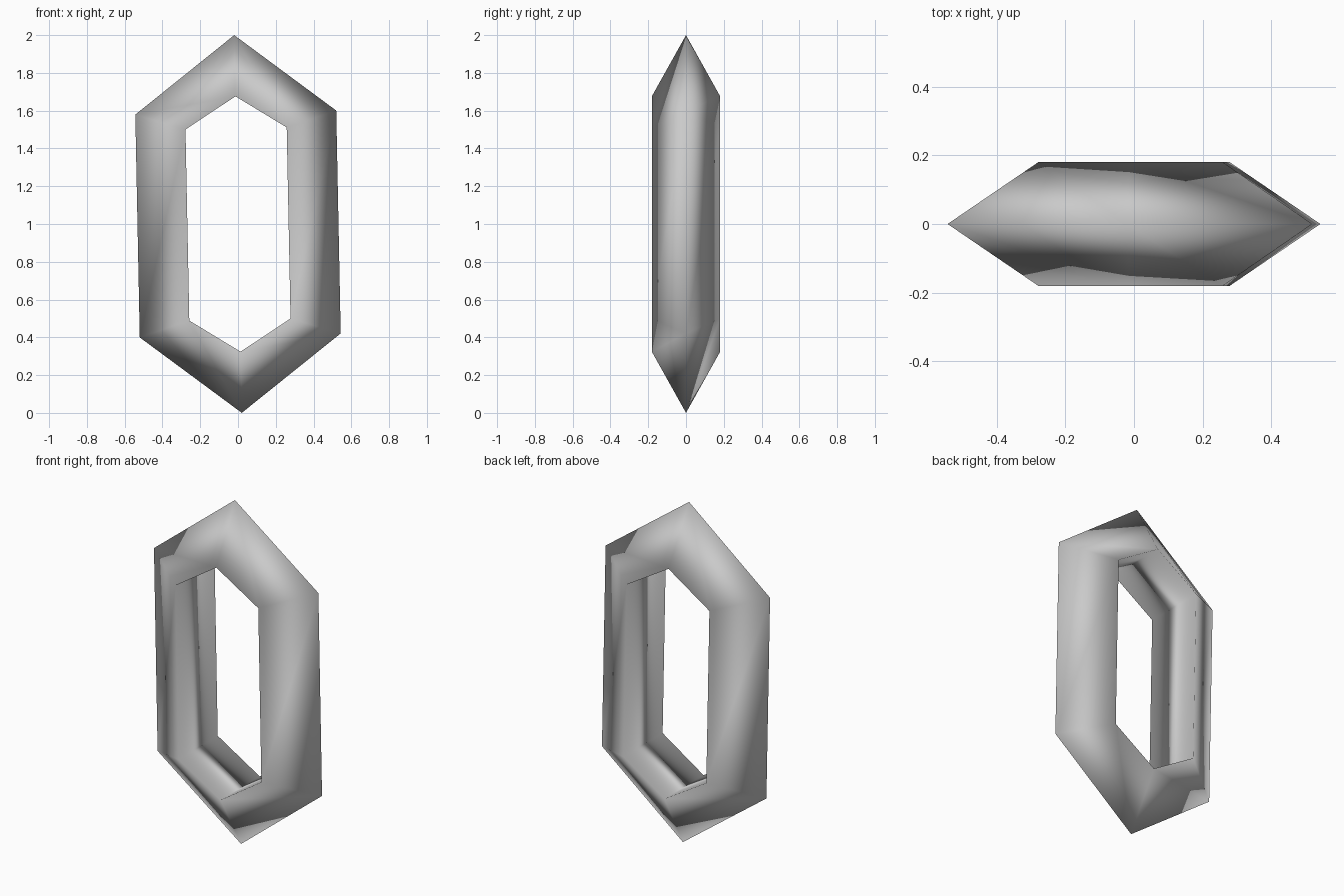
import bpy, bmesh
from mathutils import Matrix

cube = bpy.data.objects.get("Cube")
if cube:
    bpy.data.objects.remove(cube, do_unlink=True)

# Plain grey material
grey = bpy.data.materials.new("plain_grey")
grey.use_nodes = True
grey.diffuse_color = (0.59, 0.59, 0.59, 1)
grey.node_tree.nodes["Principled BSDF"].inputs["Base Color"].default_value = grey.diffuse_color

HALF_DEPTH = 0.181
TILT = -0.02

# Ring corners in the upright plane: outer ridge (x, z) and inner edge (x, z)
quarter = [((0, 1.0), (0, 0.676)), ((0.532, 0.59), (0.268, 0.506))]
top, side = quarter


def flip(corner, sx, sz):
    return tuple((x * sx, z * sz) for x, z in corner)


corners = [top, side, flip(side, 1, -1), flip(top, 1, -1),
           flip(side, -1, -1), flip(side, -1, 1)]

# Sweep a triangular section around the six corners
bm = bmesh.new()
sections = []
for (ox, oz), (ix, iz) in corners:
    points = [(ox, 0, oz), (ix, -HALF_DEPTH, iz), (ix, HALF_DEPTH, iz)]
    sections.append([bm.verts.new(p) for p in points])

for i, a in enumerate(sections):
    b = sections[(i + 1) % len(sections)]
    for j in range(3):
        k = (j + 1) % 3
        bm.faces.new((a[j], a[k], b[k], b[j]))

bmesh.ops.recalc_face_normals(bm, faces=bm.faces)

# Lean the ring slightly and stand it on the floor
bm.transform(Matrix.Translation((0, 0, 1)) @ Matrix.Rotation(TILT, 4, 'Y'))
for f in bm.faces:
    f.smooth = True

mesh = bpy.data.meshes.new("ring_link")
bm.to_mesh(mesh)
bm.free()
mesh.materials.append(grey)
link = bpy.data.objects.new("ring_link", mesh)
bpy.context.collection.objects.link(link)
